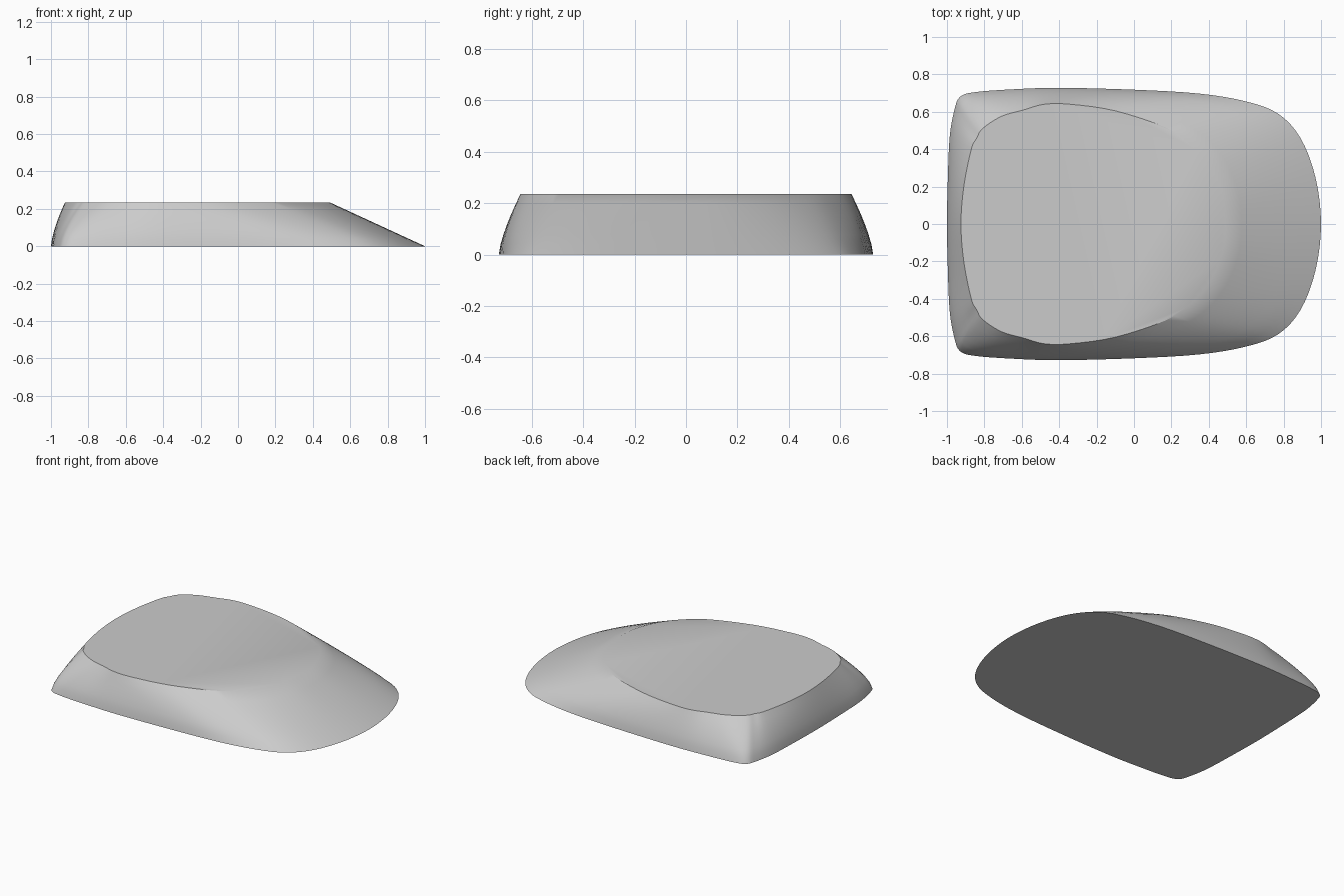
import bpy
import bmesh
import math
from mathutils import Vector

cube = bpy.data.objects.get("Cube")
if cube:
    bpy.data.objects.remove(cube, do_unlink=True)

HEIGHT = 0.235
LAYERS = 6
STEPS = 4

# Matching half outlines, running from the rear centre to the nose centre
BASE = [(-1, 0), (-.995, .25), (-.985, .47), (-.96, .61), (-.93, .68), (-.85, .705), (-.65, .72),
        (-.4, .728), (0, .718), (.35, .697), (.6, .655), (.77, .59), (.89, .46), (.97, .25), (1, 0)]
TOP = [(-.925, 0), (-.91, .2), (-.87, .4), (-.84, .46), (-.81, .51), (-.71, .575), (-.59, .61),
       (-.48, .64), (-.34, .64), (-.1, .605), (.17, .515), (.31, .42), (.41, .3), (.475, .15), (.49, 0)]


def spline(a, b, c, d, t):
    return .5 * (2 * b + (c - a) * t + (2 * a - 5 * b + 4 * c - d) * t**2
                 + (3 * b - a - 3 * c + d) * t**3)


def closed_outline(half):
    """Mirror a half outline across the centre line and smooth it."""
    pts = [Vector(p) for p in half]
    pts += [Vector((p.x, -p.y)) for p in pts[-2:0:-1]]
    n = len(pts)
    return [spline(pts[i - 1], pts[i], pts[(i + 1) % n], pts[(i + 2) % n], s / STEPS)
            for i in range(n) for s in range(STEPS)]


# Body: loft from base to top, sides bulging slightly and nose straight
base, top = closed_outline(BASE), closed_outline(TOP)
bm = bmesh.new()
rings = []
for layer in range(LAYERS + 1):
    t = layer / LAYERS
    ring = []
    for low, high in zip(base, top):
        power = 1.45 - .45 * max(0, low.x)
        p = low.lerp(high, t ** power)
        ring.append(bm.verts.new((p.x, p.y, t * HEIGHT)))
    rings.append(ring)
count = len(base)
for lower, upper in zip(rings, rings[1:]):
    for i in range(count):
        j = (i + 1) % count
        bm.faces.new((lower[i], lower[j], upper[j], upper[i]))
bm.faces.new(rings[0])
bm.faces.new(rings[-1])
bmesh.ops.recalc_face_normals(bm, faces=bm.faces)

mesh = bpy.data.meshes.new("sloped_body")
bm.to_mesh(mesh)
bm.free()
body = bpy.data.objects.new("sloped_body", mesh)
bpy.context.collection.objects.link(body)

# Plain grey finish
grey = bpy.data.materials.new("plain_grey")
grey.use_nodes = True
colour = (.6, .6, .6, 1)
grey.diffuse_color = colour
grey.node_tree.nodes["Principled BSDF"].inputs["Base Color"].default_value = colour
mesh.materials.append(grey)

# Smooth sides with crisp rims
bpy.ops.object.select_all(action="DESELECT")
body.select_set(True)
bpy.context.view_layer.objects.active = body
bpy.ops.object.shade_smooth_by_angle(angle=math.radians(30))
